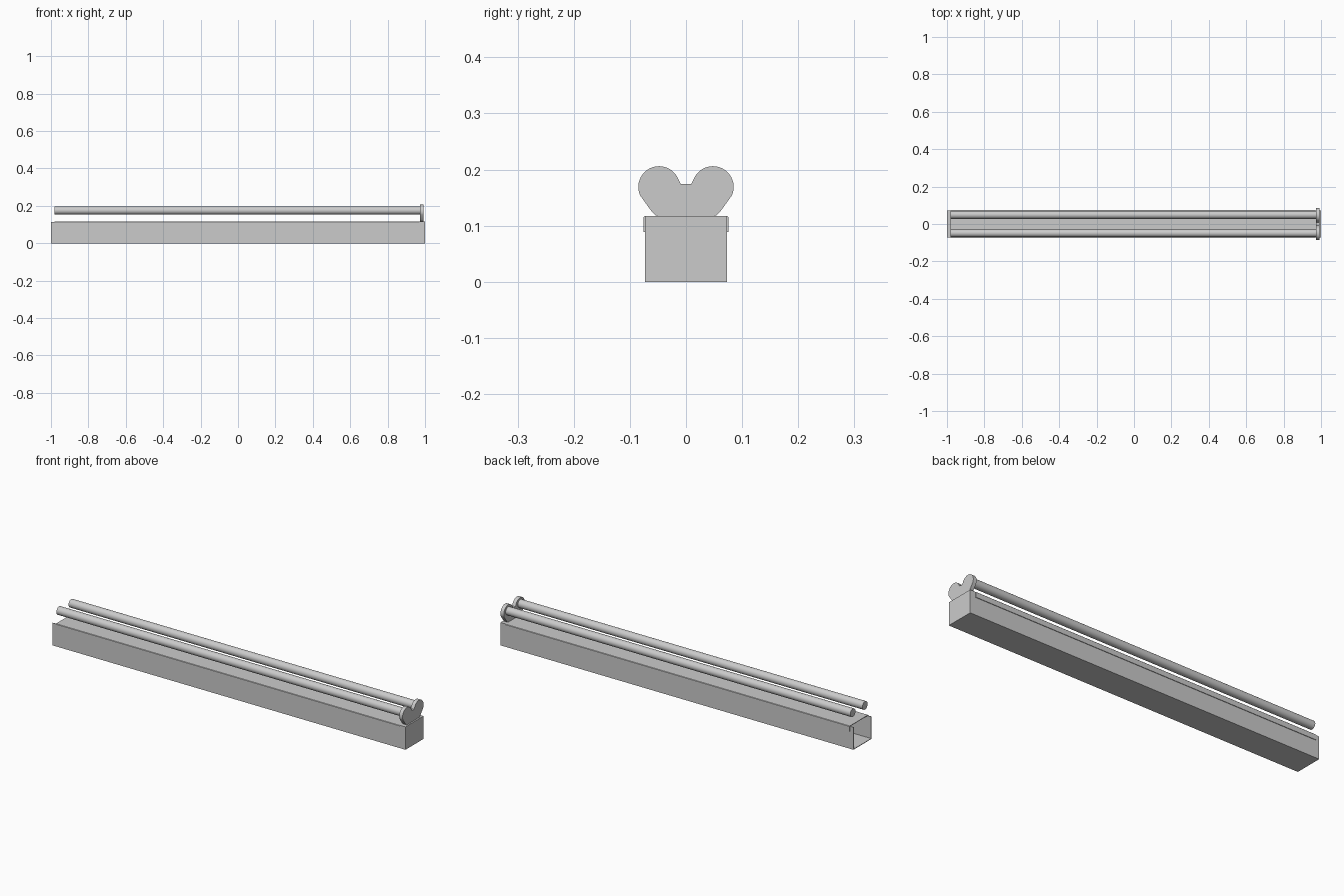
import bpy, bmesh, math

cube = bpy.data.objects.get("Cube")
if cube:
    bpy.data.objects.remove(cube)

# One grey for everything
grey = bpy.data.materials.new("plain grey")
grey.use_nodes = True
colour = (0.6, 0.6, 0.6, 1)
grey.diffuse_color = colour
grey.node_tree.nodes["Principled BSDF"].inputs["Base Color"].default_value = colour


def extrude_profile(name, outline, x0, x1, smooth=False):
    """Extrude a closed (y, z) outline along x."""
    bm = bmesh.new()
    face = bm.faces.new([bm.verts.new((x0, y, z)) for y, z in outline])
    grown = bmesh.ops.extrude_face_region(bm, geom=[face])["geom"]
    moved = [v for v in grown if isinstance(v, bmesh.types.BMVert)]
    bmesh.ops.translate(bm, verts=moved, vec=(x1 - x0, 0, 0))
    bmesh.ops.recalc_face_normals(bm, faces=bm.faces)
    mesh = bpy.data.meshes.new(name)
    bm.to_mesh(mesh)
    bm.free()
    mesh.materials.append(grey)
    obj = bpy.data.objects.new(name, mesh)
    bpy.context.collection.objects.link(obj)
    if smooth:
        bpy.ops.object.select_all(action="DESELECT")
        obj.select_set(True)
        bpy.context.view_layer.objects.active = obj
        bpy.ops.object.shade_smooth_by_angle(angle=math.radians(30))
    return obj


def arc(cy, cz, r, start, end, steps):
    angles = [math.radians(start + (end - start) * i / steps) for i in range(steps + 1)]
    return [(cy + r * math.cos(a), cz + r * math.sin(a)) for a in angles]


def mirrored(half):
    """Close a half outline, running on the +y side, with its mirror image."""
    return half + [(-y, z) for y, z in reversed(half)]


WALL = 0.003
HALF = 0.073
TOP = 0.117

# Open trough and the plate closing its +x end
trough = [(HALF - WALL, WALL), (HALF - WALL, TOP - 0.002), (HALF, TOP - 0.002), (HALF, 0)]
extrude_profile("trough", mirrored(trough), -1, 0.995)
extrude_profile("end_plate", mirrored([(HALF, 0), (HALF, TOP)]), 0.99, 1)

# Lid with turned-down flanges, and its short tongue under the bracket
flange = HALF + WALL
lid = [(HALF, TOP - WALL), (HALF, 0.089), (flange, 0.089),
       (flange, TOP - 0.002), (flange - 0.002, TOP)]
extrude_profile("lid", mirrored(lid), -0.98, 0.97)
extrude_profile("lid_tongue", mirrored([(HALF, TOP - WALL), (HALF, TOP)]), 0.97, 0.99)

# Two-lobed bracket holding the rods
lobe = [(0.048, 0.116), (0.055, 0.119), (0.061, 0.125)]
lobe += arc(0.048, 0.169, 0.037, -24, 150, 24)
lobe += [(0.009, 0.174)]
extrude_profile("rod_bracket", mirrored(lobe), 0.973, 0.992, smooth=True)

# Twin rods
for side, label in ((1, "left"), (-1, "right")):
    circle = arc(side * 0.049, 0.175, 0.021, 0, 360, 32)[:-1]
    extrude_profile(f"{label}_rod", circle, -0.98, 0.975, smooth=True)
